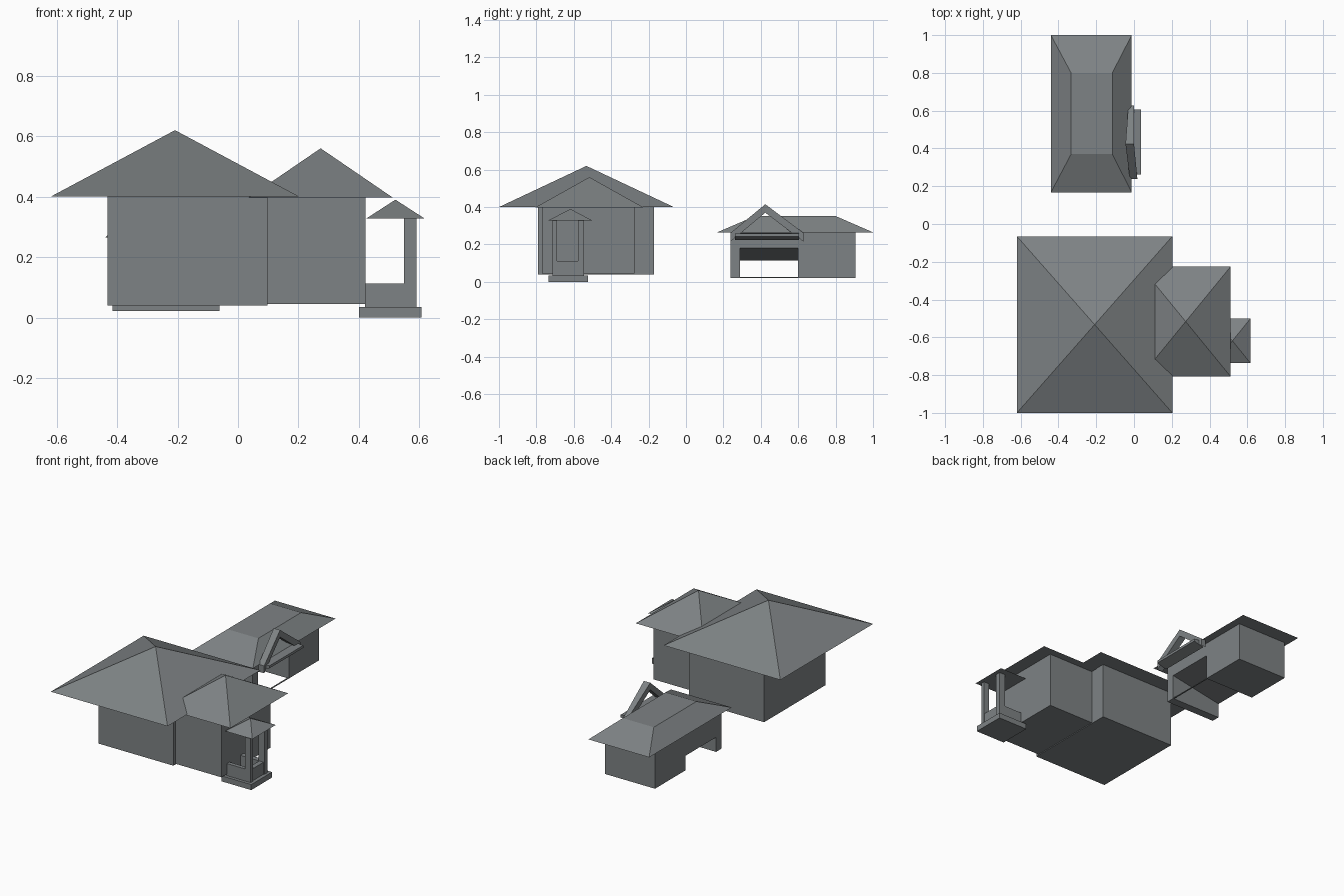
import bpy, bmesh

if "Cube" in bpy.data.objects:
    bpy.data.objects.remove(bpy.data.objects["Cube"])

slate = bpy.data.materials.new("slate_grey")
slate.diffuse_color = (0.208, 0.225, 0.232, 1.0)
slate.use_nodes = True
slate.node_tree.nodes["Principled BSDF"].inputs["Base Color"].default_value = slate.diffuse_color


def finish(name, bm):
    bmesh.ops.remove_doubles(bm, verts=bm.verts, dist=1e-5)
    bmesh.ops.recalc_face_normals(bm, faces=bm.faces)
    mesh = bpy.data.meshes.new(name)
    bm.to_mesh(mesh)
    bm.free()
    mesh.materials.append(slate)
    obj = bpy.data.objects.new(name, mesh)
    bpy.context.collection.objects.link(obj)
    return obj


def loft(name, low, high):
    """Closed solid between two matching loops of points."""
    bm = bmesh.new()
    a = [bm.verts.new(p) for p in low]
    b = [bm.verts.new(p) for p in high]
    n = len(a)
    bm.faces.new(a[::-1])
    bm.faces.new(b)
    for i in range(n):
        j = (i + 1) % n
        bm.faces.new((a[i], a[j], b[j], b[i]))
    return finish(name, bm)


def rect(x, y, z):
    return [(x[0], y[0], z), (x[1], y[0], z), (x[1], y[1], z), (x[0], y[1], z)]


def box(name, x, y, z):
    return loft(name, rect(x, y, z[0]), rect(x, y, z[1]))


def pyramid(name, x, y, z, top):
    """Square-based roof with a single peak and a closed underside."""
    bm = bmesh.new()
    base = [bm.verts.new(p) for p in rect(x, y, z)]
    tip = bm.verts.new((sum(x) / 2, sum(y) / 2, top))
    bm.faces.new(base[::-1])
    for i in range(4):
        bm.faces.new((base[i], base[(i + 1) % 4], tip))
    return finish(name, bm)


def prism_y(name, profile, y):
    """Extrude an x-z profile along y."""
    return loft(name, [(px, y[0], pz) for px, pz in profile],
                [(px, y[1], pz) for px, pz in profile])


# Main house
box("main_house_walls", (-0.432, 0.098), (-0.79, -0.17), (0.04, 0.40))
pyramid("main_house_roof", (-0.62, 0.203), (-1.0, -0.065), 0.40, 0.62)

# Side wing
box("wing_walls", (0.098, 0.422), (-0.77, -0.275), (0.045, 0.397))
pyramid("wing_roof", (0.035, 0.512), (-0.808, -0.225), 0.397, 0.56)

# Porch: slab, low parapet, posts and little roof
box("porch_slab", (0.40, 0.608), (-0.735, -0.525), (0.0, 0.035))
for side, y in (("left", (-0.715, -0.69)), ("right", (-0.578, -0.545))):
    box("porch_post_" + side, (0.55, 0.59), y, (0.035, 0.33))
    box("porch_side_wall_" + side, (0.42, 0.55), y, (0.035, 0.112))
box("porch_front_wall", (0.555, 0.585), (-0.69, -0.578), (0.035, 0.112))
pyramid("porch_roof", (0.425, 0.617), (-0.737, -0.5), 0.328, 0.39)

# Outbuilding with an open bay
gx = (-0.415, -0.062)
box("garage_room", gx, (0.60, 0.905), (0.022, 0.268))
box("garage_end_wall", gx, (0.237, 0.29), (0.022, 0.268))
box("garage_sill", (-0.07, -0.062), (0.29, 0.60), (0.022, 0.026))
prism_y("garage_bay_ceiling",
        [(gx[0], 0.115), (gx[1], 0.18), (gx[1], 0.268), (gx[0], 0.268)], (0.29, 0.60))
loft("garage_roof", rect((-0.44, -0.012), (0.167, 1.0), 0.265),
     rect((-0.333, -0.115), (0.37, 0.80), 0.352))

# Gable frame over the bay: two sloping rafters and a wedge-shaped tie beam
peak = [(-0.045, 0.424, 0.37), (0.0, 0.424, 0.37), (0.0, 0.424, 0.415), (-0.045, 0.424, 0.415)]
for side, y, x in (("left", 0.238, (-0.022, 0.018)), ("right", 0.628, (-0.03, 0.0))):
    end = [(x[0], y, 0.215), (x[1], y, 0.215), (x[1], y, 0.262), (x[0], y, 0.262)]
    loft("gable_rafter_" + side, end, peak)
prism_y("gable_tie_beam",
        [(-0.03, 0.223), (0.037, 0.242), (0.037, 0.258), (-0.03, 0.262)], (0.262, 0.605))
